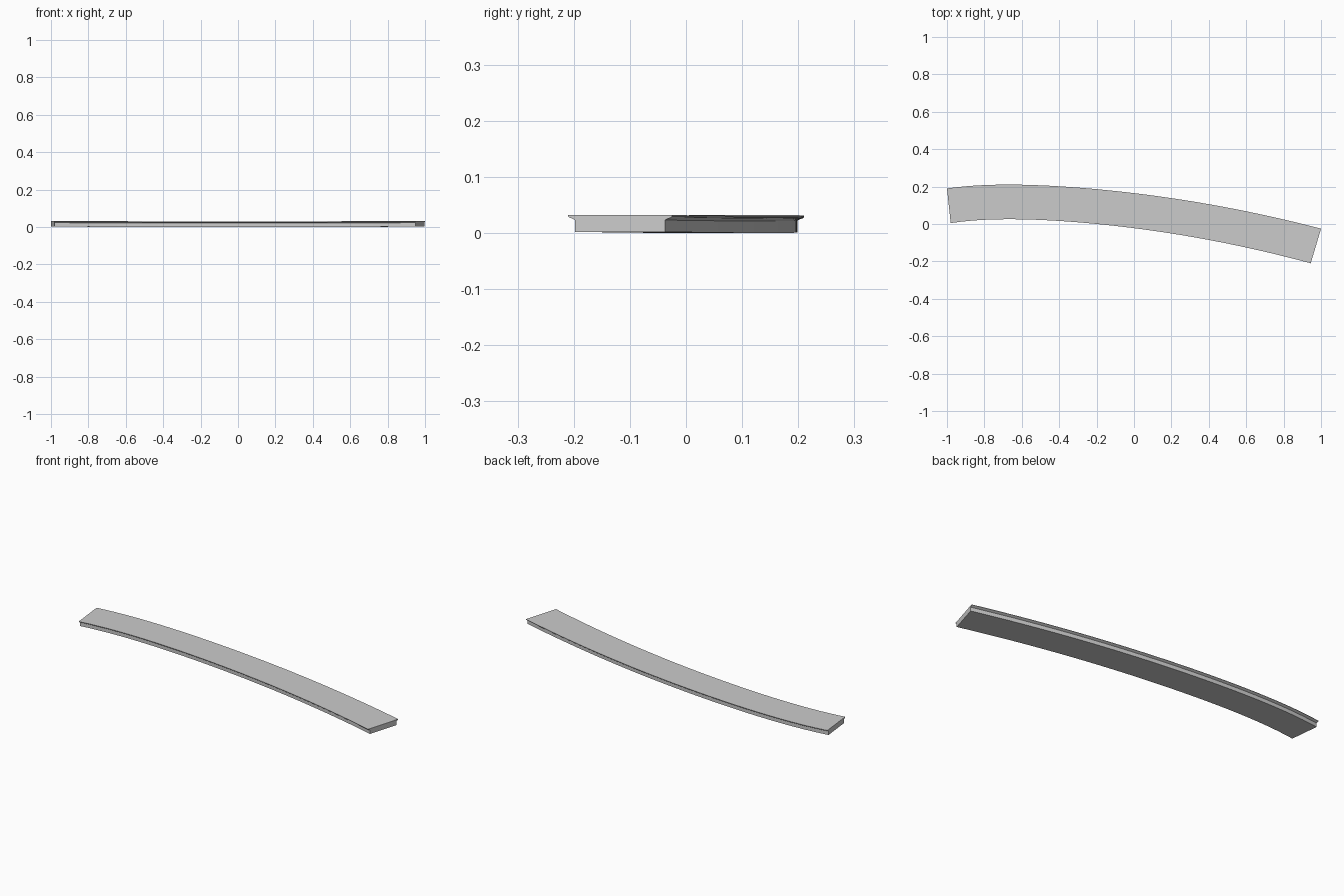
import bpy, bmesh

if "Cube" in bpy.data.objects:
    bpy.data.objects.remove(bpy.data.objects["Cube"])

WIDTH = 0.185
SEGMENTS = 40

# Cross-section: (distance in from the back edge, height), lip on both long sides
LIP_BACK = [(0.012, 0.0), (0.012, 0.021), (0.009, 0.023), (0.002, 0.0255), (0.0, 0.0275), (0.0, 0.030)]
LIP_FRONT = [(WIDTH - d, z) for d, z in reversed(LIP_BACK)]
PROFILE = LIP_BACK + LIP_FRONT


def back_edge(x):
    """Plan curve of the long back edge."""
    y = 0.165 - 0.12 * x - 0.07 * x * x
    return y + (0.025 * x ** 5 if x < 0 else 0)


def section(bm, t):
    """One ring of the sweep; the crossing direction turns along the curve."""
    x = -1 + 2 * t
    y = back_edge(x)
    ax, ay = 0.02 - 0.075 * t, -0.185
    ring = []
    for d, z in PROFILE:
        f = d / WIDTH
        # the middle sags very slightly
        ring.append(bm.verts.new((x + ax * f, y + ay * f, z + 0.002 * x * x)))
    return ring


# Curved slab with overhanging lip
bm = bmesh.new()
rings = [section(bm, i / SEGMENTS) for i in range(SEGMENTS + 1)]
n = len(PROFILE)
for a, b in zip(rings, rings[1:]):
    for j in range(n):
        k = (j + 1) % n
        bm.faces.new((a[j], a[k], b[k], b[j]))
bm.faces.new(rings[0])
bm.faces.new(rings[-1])
bmesh.ops.recalc_face_normals(bm, faces=bm.faces)
mesh = bpy.data.meshes.new("curved_ledge")
bm.to_mesh(mesh)
bm.free()
ledge = bpy.data.objects.new("curved_ledge", mesh)
bpy.context.collection.objects.link(ledge)

bpy.context.view_layer.objects.active = ledge
ledge.select_set(True)
bpy.ops.object.shade_smooth_by_angle()
